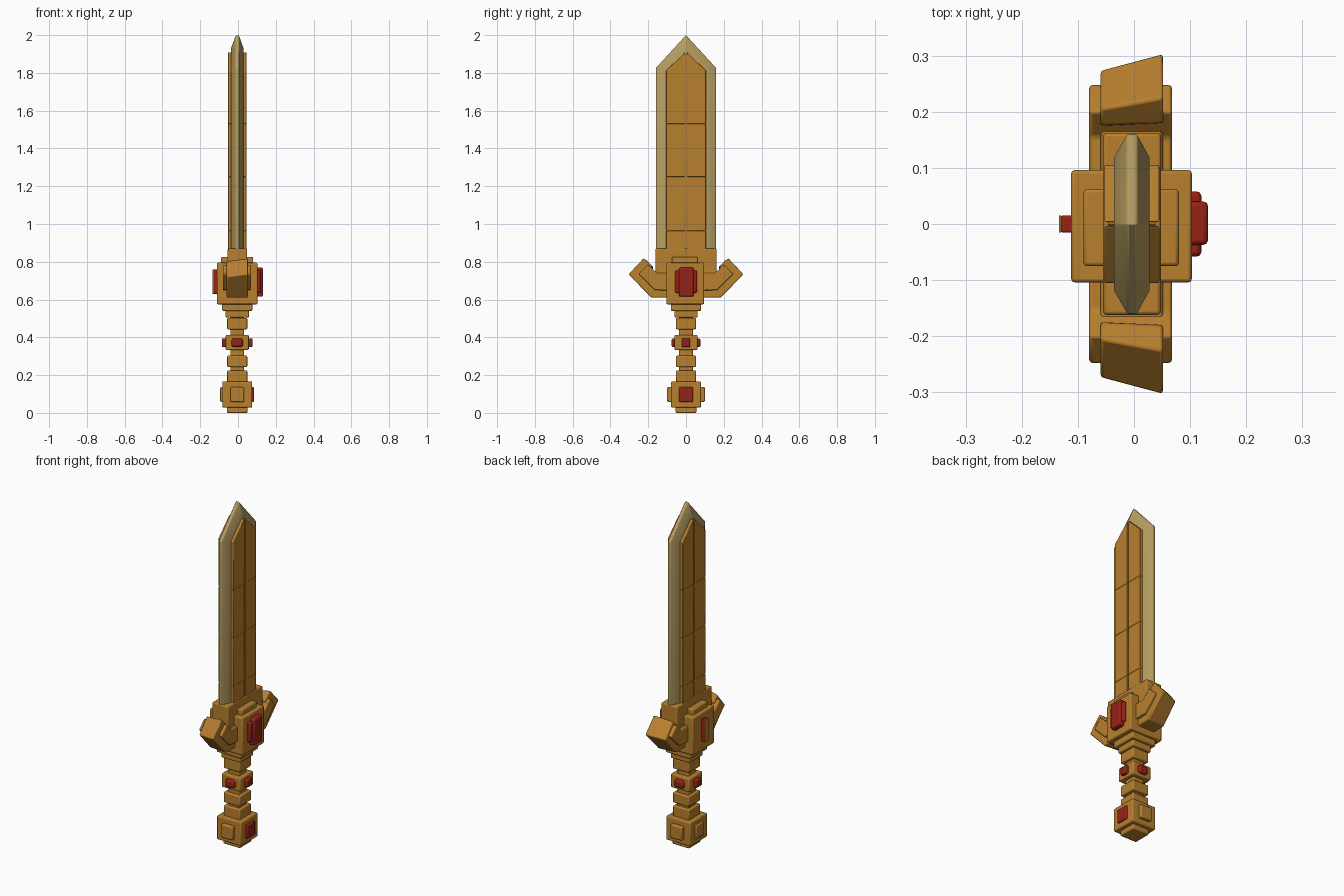
import bpy, bmesh, math

cube = bpy.data.objects.get("Cube")
if cube:
    bpy.data.objects.remove(cube, do_unlink=True)


def material(name, color):
    m = bpy.data.materials.new(name)
    m.use_nodes = True
    m.diffuse_color = (*color, 1)
    bsdf = next(n for n in m.node_tree.nodes if n.type == 'BSDF_PRINCIPLED')
    bsdf.inputs["Base Color"].default_value = (*color, 1)
    return m


GOLD = material("gold", (0.48, 0.215, 0.028))
STEEL = material("pale_steel", (0.47, 0.34, 0.12))
RED = material("gem_red", (0.31, 0.016, 0.008))


def loft(name, rings, mat, bevel=0.006):
    """Join (x, outline in y and z) rings into a closed solid."""
    bm = bmesh.new()
    loops = [[bm.verts.new((x, y, z)) for y, z in pts] for x, pts in rings]
    for a, b in zip(loops, loops[1:]):
        for i in range(len(a)):
            j = (i + 1) % len(a)
            bm.faces.new((a[i], a[j], b[j], b[i]))
    bm.faces.new(loops[0])
    bm.faces.new(loops[-1])
    bmesh.ops.recalc_face_normals(bm, faces=bm.faces)
    mesh = bpy.data.meshes.new(name)
    bm.to_mesh(mesh)
    bm.free()
    mesh.materials.append(mat)
    ob = bpy.data.objects.new(name, mesh)
    bpy.context.collection.objects.link(ob)
    if bevel:
        mod = ob.modifiers.new("soft_edges", 'BEVEL')
        mod.width, mod.segments = bevel, 2
        mod.limit_method = 'ANGLE'
    bpy.ops.object.select_all(action='DESELECT')
    bpy.context.view_layer.objects.active = ob
    ob.select_set(True)
    bpy.ops.object.shade_smooth_by_angle(angle=math.radians(35))
    return ob


def box(name, x, y, z, mat=GOLD, bevel=0.006):
    pts = [(y[0], z[0]), (y[1], z[0]), (y[1], z[1]), (y[0], z[1])]
    return loft(name, [(x[0], pts), (x[1], pts)], mat, bevel)


def block(name, half, z, mat=GOLD):
    """Square block on the sword's axis."""
    return box(name, (-half - 0.004, half - 0.004), (-half, half), z, mat)


def blade_outline(w, shoulder, tip):
    return [(-w, 0.8), (w, 0.8), (w, shoulder), (0, tip), (-w, shoulder)]


# Blade with sharpened edge
outer, inner = blade_outline(0.16, 1.825, 2.0), blade_outline(0.118, 1.808, 1.935)
loft("blade_edge", [(-0.036, inner), (-0.012, outer), (0.005, outer), (0.028, inner)], STEEL, 0.003)

# Raised blade core: panels either side of a central groove
core = blade_outline(0.1, 1.805, 1.9)
loft("core_base", [(-0.046, core), (0.038, core)], GOLD, 0)
levels = [0.75, 0.965, 1.25, 1.53]
for side, label in ((1, "back"), (-1, "front")):
    a, b = side * 0.004, side * 0.105
    for i, (lo, hi) in enumerate(zip(levels, levels[1:])):
        box(f"core_panel_{label}_{i}", (-0.053, 0.045), (a, b), (lo, hi), GOLD, 0.003)
    top = [(a, 1.53), (b, 1.53), (b, 1.812), (a, 1.91)]
    loft(f"core_tip_{label}", [(-0.053, top), (0.045, top)], GOLD, 0.003)

    # Upturned guard arm with a thicker inner layer
    def outline(pts):
        return [(side * y, z) for y, z in pts]
    near = outline([(0, 0.61), (0.175, 0.61), (0.275, 0.72), (0.205, 0.805), (0.175, 0.775), (0.175, 0.75), (0, 0.75)])
    far = outline([(0, 0.61), (0.185, 0.61), (0.305, 0.735), (0.225, 0.82), (0.18, 0.78), (0.18, 0.75), (0, 0.75)])
    loft(f"guard_arm_{label}", [(-0.06, near), (0.052, far)], GOLD)
    thick = outline([(0, 0.645), (0.165, 0.65), (0.25, 0.735), (0.2, 0.785), (0.155, 0.74), (0, 0.74)])
    loft(f"guard_arm_core_{label}", [(-0.08, thick), (0.068, thick)], GOLD)

# Guard
box("blade_collar", (-0.055, 0.048), (-0.162, 0.162), (0.7, 0.87))
box("guard_cap", (-0.09, 0.08), (-0.075, 0.062), (0.74, 0.826))
box("guard_block", (-0.112, 0.103), (-0.104, 0.096), (0.575, 0.795))
block("guard_step_upper", 0.08, (0.54, 0.58))
block("guard_step_lower", 0.062, (0.505, 0.545))

# Guard gem on one face, narrow bar on the other
box("guard_gem", (0.095, 0.12), (-0.058, 0.058), (0.635, 0.755), RED, 0.008)
box("guard_gem_crown", (0.095, 0.132), (-0.037, 0.04), (0.615, 0.77), RED, 0.008)
box("guard_bar", (-0.131, -0.1), (-0.015, 0.015), (0.63, 0.76), RED, 0.003)
box("guard_bar_plate", (-0.134, -0.13), (-0.015, 0.015), (0.63, 0.76), GOLD, 0)

# Grip and pommel: name, half width, heights
for name, half, z in (
        ("grip_core", 0.036, (0.1, 0.52)),
        ("grip_band_top", 0.053, (0.442, 0.503)),
        ("gem_ring", 0.061, (0.333, 0.413)),
        ("grip_band_middle", 0.053, (0.242, 0.303)),
        ("grip_band_bottom", 0.053, (0.16, 0.225)),
        ("pommel", 0.079, (0.028, 0.167)),
        ("pommel_base", 0.055, (0.0, 0.04))):
    block(name, half, z)

# Small gems on the ring and pads on the pommel, one per face
for s, label in ((1, "left"), (-1, "right")):
    xs = sorted((s * 0.03 - 0.004, s * 0.081 - 0.004))
    box(f"ring_gem_{label}", xs, (-0.022, 0.022), (0.348, 0.395), RED)
    xs = sorted((s * 0.05 - 0.004, s * 0.09 - 0.004))
    box(f"pommel_pad_{label}", xs, (-0.037, 0.037), (0.058, 0.137), RED if s > 0 else GOLD)
for s, label in ((1, "back"), (-1, "front")):
    ys = sorted((s * 0.03, s * 0.078))
    box(f"ring_gem_{label}", (-0.034, 0.026), ys, (0.348, 0.395), RED, 0.012)
    ys = sorted((s * 0.05, s * 0.1))
    box(f"pommel_pad_{label}", (-0.041, 0.033), ys, (0.058, 0.137))
